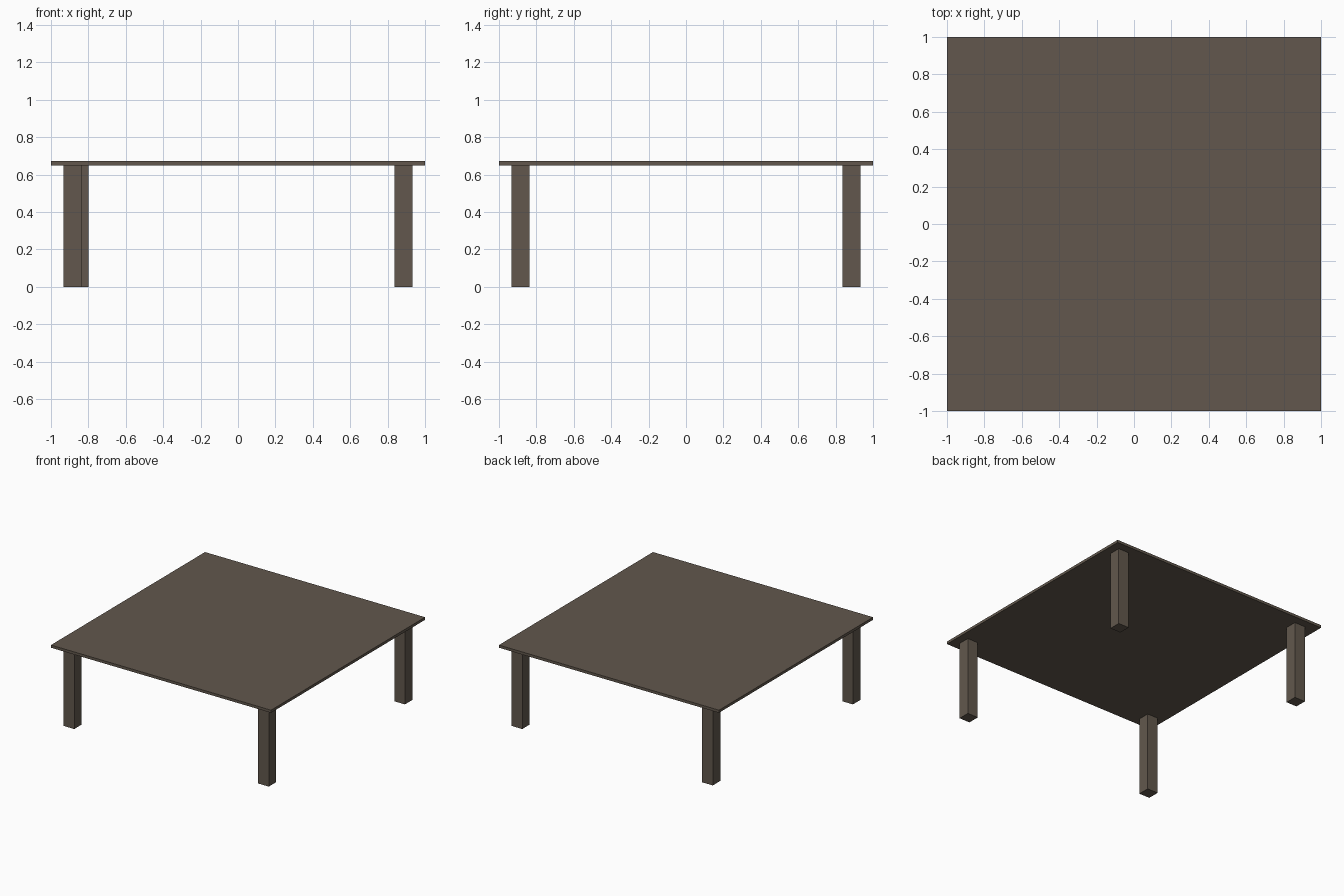
import bpy

if "Cube" in bpy.data.objects:
    bpy.data.objects.remove(bpy.data.objects["Cube"])

TOP_Z, UNDER_Z = 0.672, 0.65
LEG_W, LEG_C = 0.097, 0.884

wood = bpy.data.materials.new("dark_wood")
wood.diffuse_color = (0.122, 0.097, 0.074, 1)
wood.use_nodes = True
wood.node_tree.nodes["Principled BSDF"].inputs["Base Color"].default_value = wood.diffuse_color


def box(name, x, y, z0, z1, sx, sy):
    bpy.ops.mesh.primitive_cube_add(size=1, location=(x, y, (z0 + z1) / 2))
    ob = bpy.context.object
    ob.name = name
    ob.scale = (sx, sy, z1 - z0)
    bpy.ops.object.transform_apply(location=False, rotation=False, scale=True)
    ob.data.materials.append(wood)
    return ob


# thin square top
box("table_top", 0, 0, UNDER_Z, TOP_Z, 2, 2)

# four square legs; the back left one sits slightly further in
legs = {
    "front_left_leg": (-LEG_C, -LEG_C),
    "front_right_leg": (LEG_C, -LEG_C),
    "back_right_leg": (LEG_C, LEG_C),
    "back_left_leg": (-LEG_C + 0.036, LEG_C),
}
for name, (x, y) in legs.items():
    box(name, x, y, 0, UNDER_Z, LEG_W, LEG_W)
